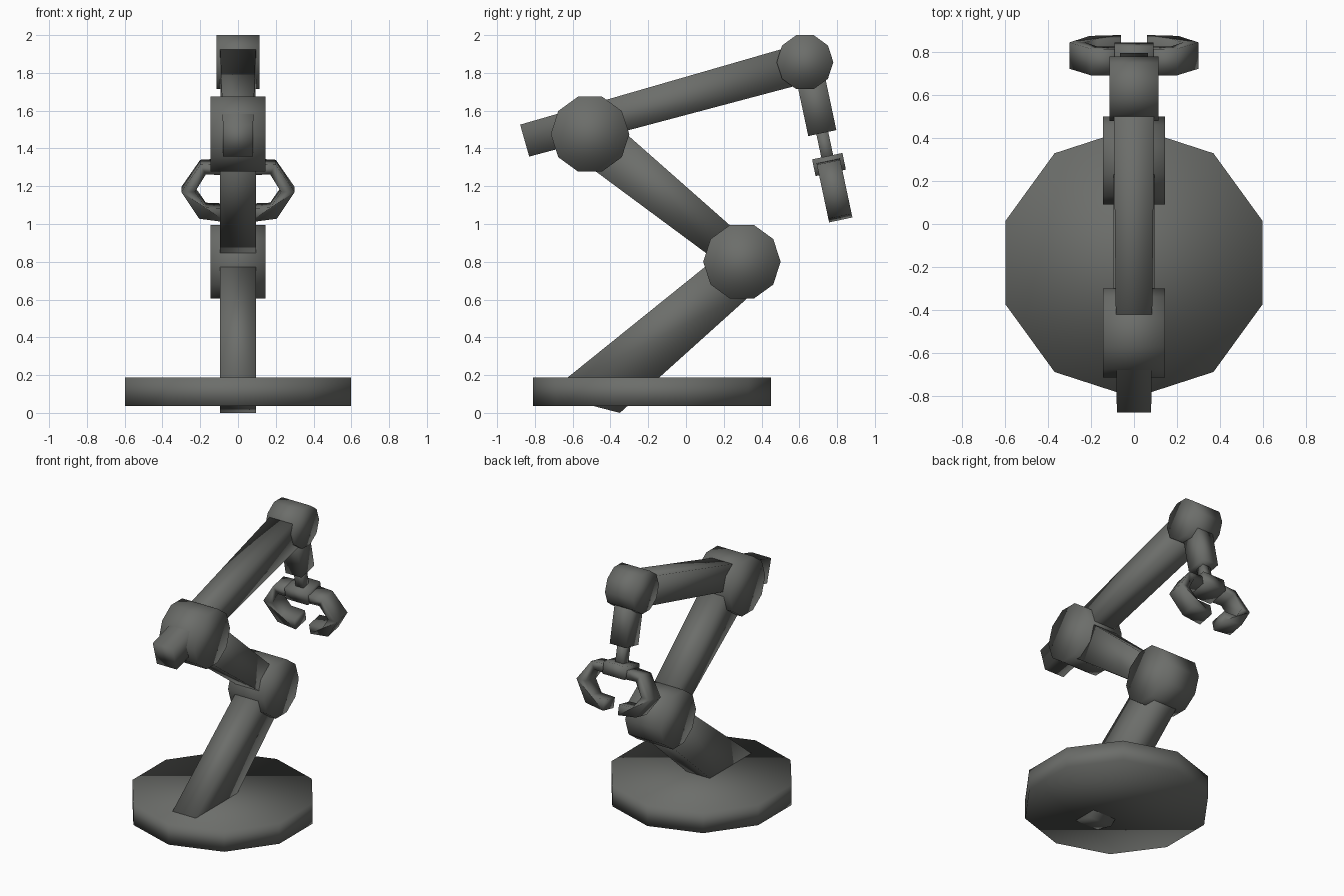
import bpy, bmesh, math
from mathutils import Vector

if "Cube" in bpy.data.objects:
    bpy.data.objects.remove(bpy.data.objects["Cube"])

grey = bpy.data.materials.new("dark_grey_metal")
grey.diffuse_color = (0.15, 0.155, 0.145, 1)
grey.use_nodes = True
grey.node_tree.nodes["Principled BSDF"].inputs["Base Color"].default_value = grey.diffuse_color

X, Y, Z = Vector((1, 0, 0)), Vector((0, 1, 0)), Vector((0, 0, 1))


def prism(name, pts, half, a=Y, b=Z, n=X, origin=Vector((0, 0, 0))):
    """Outline in the a/b plane, extruded +-half along n (half: number or per point)."""
    halves = half if isinstance(half, list) else [half] * len(pts)
    bm = bmesh.new()
    sides = []
    for s in (-1, 1):
        sides.append([bm.verts.new(origin + a * p + b * q + n * (s * h))
                      for (p, q), h in zip(pts, halves)])
    lo, hi = sides
    bm.faces.new(lo)
    bm.faces.new(hi[::-1])
    for i in range(len(pts)):
        j = (i + 1) % len(pts)
        bm.faces.new((lo[i], hi[i], hi[j], lo[j]))
    bmesh.ops.recalc_face_normals(bm, faces=bm.faces[:])
    for f in bm.faces:
        f.smooth = True
    me = bpy.data.meshes.new(name)
    bm.to_mesh(me)
    bm.free()
    me.materials.append(grey)
    ob = bpy.data.objects.new(name, me)
    bpy.context.collection.objects.link(ob)
    return ob


def decagon(cx, cy, r, turn=0.0):
    return [(cx + r * math.cos(turn + i * math.pi / 5),
             cy + r * math.sin(turn + i * math.pi / 5)) for i in range(10)]


# Base disc
prism("base_disc", decagon(0, -0.18, 0.63, math.pi / 2), 0.075,
      a=X, b=Y, n=Z, origin=Vector((0, 0, 0.112)))

# Joints
prism("lower_joint", decagon(0.296, 0.80, 0.205), 0.145)
prism("elbow_joint", decagon(-0.508, 1.476, 0.208), 0.145)
prism("wrist_joint", decagon(0.63, 1.857, 0.15), 0.115)

# Arm segments
prism("lower_arm", [(-0.35, 0.0), (0.40, 0.675), (0.20, 0.853), (-0.735, 0.10)], 0.095)
prism("middle_arm", [(-0.534, 1.32), (0.159, 0.807), (0.27, 0.96), (-0.36, 1.516)], 0.095)
prism("forearm", [(-0.83, 1.357), (0.62, 1.742), (0.58, 1.947), (-0.878, 1.526)],
      [0.08, 0.095, 0.095, 0.08])

# Wrist, rod, palm and claws share a frame tilted 12 degrees
t = math.radians(12)
down = Vector((0, math.sin(t), -math.cos(t)))
across = Vector((0, math.cos(t), math.sin(t)))
palm = Vector((0, 0.757, 1.315))


def box(name, w, v0, v1, half):
    prism(name, [(-w, v0), (w, v0), (w, v1), (-w, v1)], half,
          a=across, b=down, origin=palm)


box("wrist", 0.076, -0.50, -0.17, 0.065)
box("wrist_rod", 0.032, -0.2, 0.0, 0.032)
box("palm", 0.082, -0.045, 0.045, 0.09)

claw = [(0.07, -0.02), (0.20, -0.012), (0.30, 0.135), (0.206, 0.28), (0.06, 0.30),
        (0.06, 0.225), (0.17, 0.22), (0.228, 0.135), (0.17, 0.04), (0.07, 0.045)]
for side, sx in (("left", -1), ("right", 1)):
    prism(side + "_claw", claw, 0.063, a=X * sx, b=down, n=across, origin=palm)
